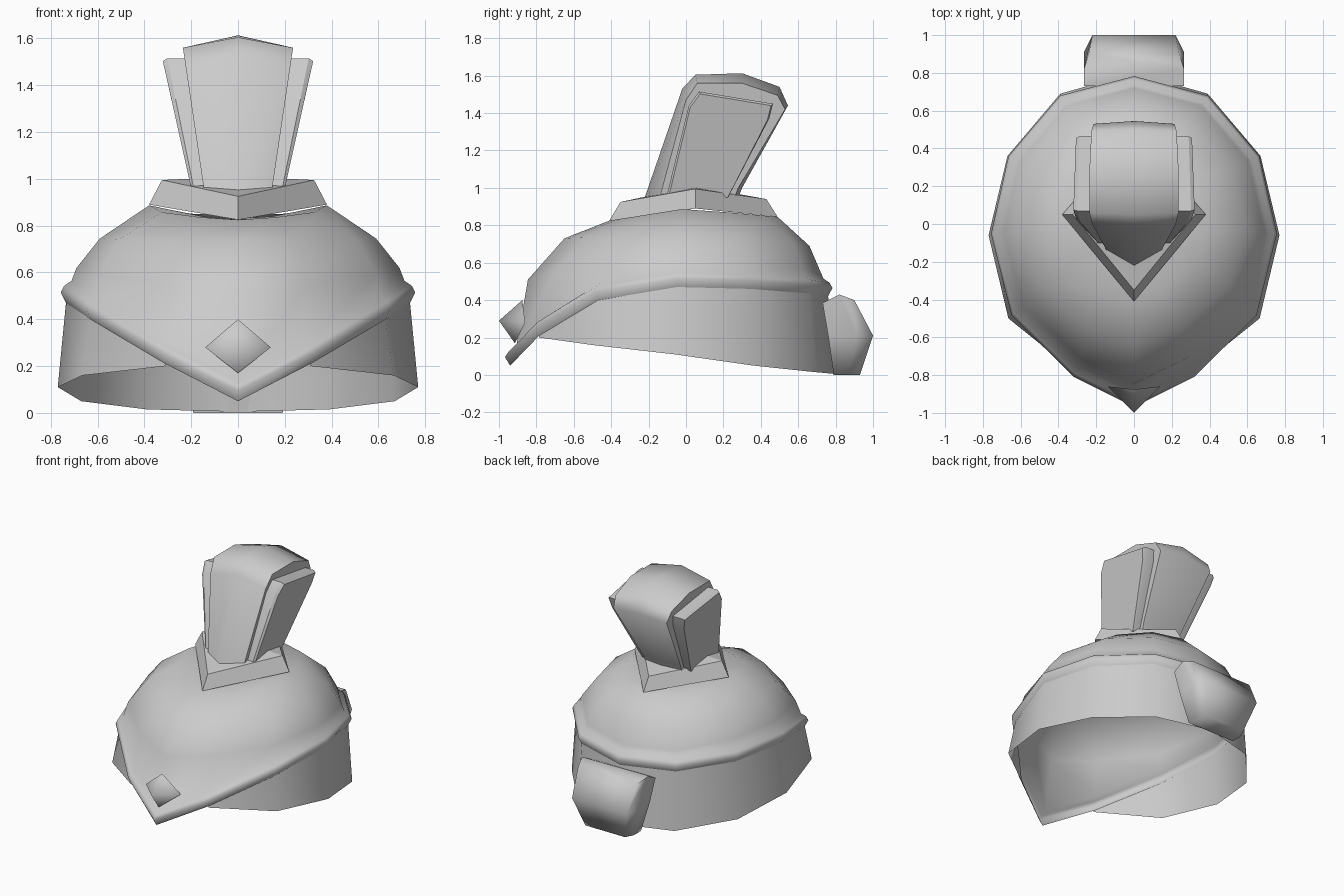
import bpy
from math import radians

cube = bpy.data.objects.get("Cube")
if cube:
    bpy.data.objects.remove(cube, do_unlink=True)

grey = bpy.data.materials.new("light_grey")
grey.use_nodes = True
grey.diffuse_color = (0.6, 0.6, 0.6, 1)
grey.node_tree.nodes["Principled BSDF"].inputs["Base Color"].default_value = (0.6, 0.6, 0.6, 1)


def make(name, verts, faces, angle=30, fix=True):
    mesh = bpy.data.meshes.new(name)
    mesh.from_pydata(verts, [], faces)
    mesh.materials.append(grey)
    obj = bpy.data.objects.new(name, mesh)
    bpy.context.collection.objects.link(obj)
    bpy.ops.object.select_all(action="DESELECT")
    obj.select_set(True)
    bpy.context.view_layer.objects.active = obj
    if fix:
        bpy.ops.object.mode_set(mode="EDIT")
        bpy.ops.mesh.select_all(action="SELECT")
        bpy.ops.mesh.normals_make_consistent(inside=False)
        bpy.ops.object.mode_set(mode="OBJECT")
    bpy.ops.object.shade_smooth_by_angle(angle=radians(angle))
    return obj


def loft(name, rings, angle=30, open_start=False, fix=True):
    """Bridge closed rings that have equal point counts and cap the ends."""
    n = len(rings[0])
    verts = [p for ring in rings for p in ring]
    faces = [(k * n + i, k * n + (i + 1) % n, (k + 1) * n + (i + 1) % n, (k + 1) * n + i)
             for k in range(len(rings) - 1) for i in range(n)]
    faces.append(tuple(range(len(verts) - n, len(verts))))
    if not open_start:
        faces.append(tuple(range(n))[::-1])
    return make(name, verts, faces, angle, fix)


def mirror_ring(half):
    """Complete a front-to-back half outline across x = 0."""
    return half + [(-x, y, z) for x, y, z in half[-2:0:-1]]


# Rim outline, from the front point round the left side to the back
rim = [(0, -0.94, 0.05), (0.31, -0.785, 0.21), (0.63, -0.47, 0.40), (0.735, -0.05, 0.47),
       (0.645, 0.35, 0.46), (0.38, 0.66, 0.435), (0, 0.76, 0.42)]


def rim_ring(scale, lift):
    return mirror_ring([(x * scale, y * scale, z + lift) for x, y, z in rim])


def dome_ring(side, front, back, z_side, z_front, z_back, power=2):
    half = []
    for x, y, _ in rim:
        t = abs(y / (0.94 if y < 0 else 0.76))
        reach, z_end = (front, z_front) if y < 0 else (back, z_back)
        half.append((x / 0.735 * side, t * reach, z_side + (z_end - z_side) * t ** power))
    return mirror_ring(half)


# Helmet shell, open below, with a raised rim
shell = [rim_ring(1, 0), rim_ring(1.03, 0.045), rim_ring(1.01, 0.073), rim_ring(0.967, 0.095),
         dome_ring(0.69, -0.845, 0.72, 0.62, 0.51, 0.55),
         dome_ring(0.59, -0.65, 0.66, 0.745, 0.73, 0.69),
         dome_ring(0.38, -0.41, 0.49, 0.89, 0.825, 0.845, 1),
         dome_ring(0.15, -0.16, 0.18, 0.84, 0.82, 0.82)]
loft("helmet_shell", shell, 80, open_start=True, fix=False)

# Neck band hanging from the rim, open at the front
low = [(0.31, -0.785, 0.20), (0.665, -0.5, 0.16), (0.77, -0.06, 0.11),
       (0.67, 0.36, 0.05), (0.39, 0.69, 0.015), (0, 0.80, 0.005)]
top = rim[1:]
full = lambda half: half + [(-x, y, z) for x, y, z in half[-2::-1]]
top, low = full(top), full(low)
n = len(top)
make("neck_band", top + low, [(i, n + i, n + i + 1, i + 1) for i in range(n - 1)], 60, fix=False)

# Brow gem
make("brow_gem", [(0, -1.0, 0.29), (0, -0.875, 0.40), (0.14, -0.86, 0.28), (0, -0.915, 0.17), (-0.14, -0.86, 0.28)],
     [(0, 1, 2), (0, 2, 3), (0, 3, 4), (0, 4, 1), (1, 4, 3, 2)], 80)

# Knot at the back: level sections from bottom to top, front to back on each side
sections = [[(0.19, 0.79, 0.0), (0.19, 0.87, 0.0), (0.16, 0.93, 0.0)],
            [(0.24, 0.76, 0.21), (0.265, 0.91, 0.21), (0.22, 1.0, 0.21)],
            [(0.265, 0.73, 0.385), (0.265, 0.82, 0.43), (0.24, 0.90, 0.40)]]
loft("back_knot", [half + [(-x, y, z) for x, y, z in half[::-1]] for half in sections], 75)

# Crest base: bevelled kite-shaped block with a peaked top
base = [[(0, -0.41, 0.825), (0.38, 0.05, 0.89), (0, 0.49, 0.845), (-0.38, 0.05, 0.89)],
        [(0, -0.35, 0.925), (0.325, 0.05, 0.995), (0, 0.43, 0.94), (-0.325, 0.05, 0.995)]]
verts = base[0] + base[1] + [(0, 0.05, 1.01)]
faces = [(i, (i + 1) % 4, 4 + (i + 1) % 4, 4 + i) for i in range(4)]
faces += [(4 + i, 4 + (i + 1) % 4, 8) for i in range(4)] + [(3, 2, 1, 0)]
make("crest_base", verts, faces, 15)


def half_width(z):
    return 0.145 + (z - 0.95) * 0.148


# Crest: ridge profile in the middle, smaller profile at both edges
ridge = [(-0.22, 0.95), (-0.02, 1.53), (0.05, 1.605), (0.30, 1.613),
         (0.50, 1.54), (0.545, 1.44), (0.30, 1.0), (0.28, 0.95)]
edge = [(-0.14, 0.95), (0.0, 1.47), (0.06, 1.56), (0.30, 1.56),
        (0.49, 1.495), (0.53, 1.42), (0.28, 1.0), (0.26, 0.95)]
side = lambda s: [(s * half_width(z), y, z) for y, z in edge]
loft("crest", [side(-1), [(0, y, z) for y, z in ridge], side(1)], 60)

# Side plates on the crest, thicker towards the top
plate = [(-0.105, 0.95), (0.015, 1.44), (0.07, 1.515), (0.465, 1.45), (0.445, 1.37), (0.225, 0.95)]
for s, label in ((1, "left"), (-1, "right")):
    rings = []
    for out, k in ((-0.02, 1), (0.07, 1), (0.088, 0.96)):
        rings.append([(s * (half_width(z) + out * (0.6 + 0.8 * (z - 0.95))), 0.2 + (y - 0.2) * k,
                       1.2 + (z - 1.2) * (k if z > 1 else 1)) for y, z in plate])
    loft(label + "_crest_plate", rings, 25)
